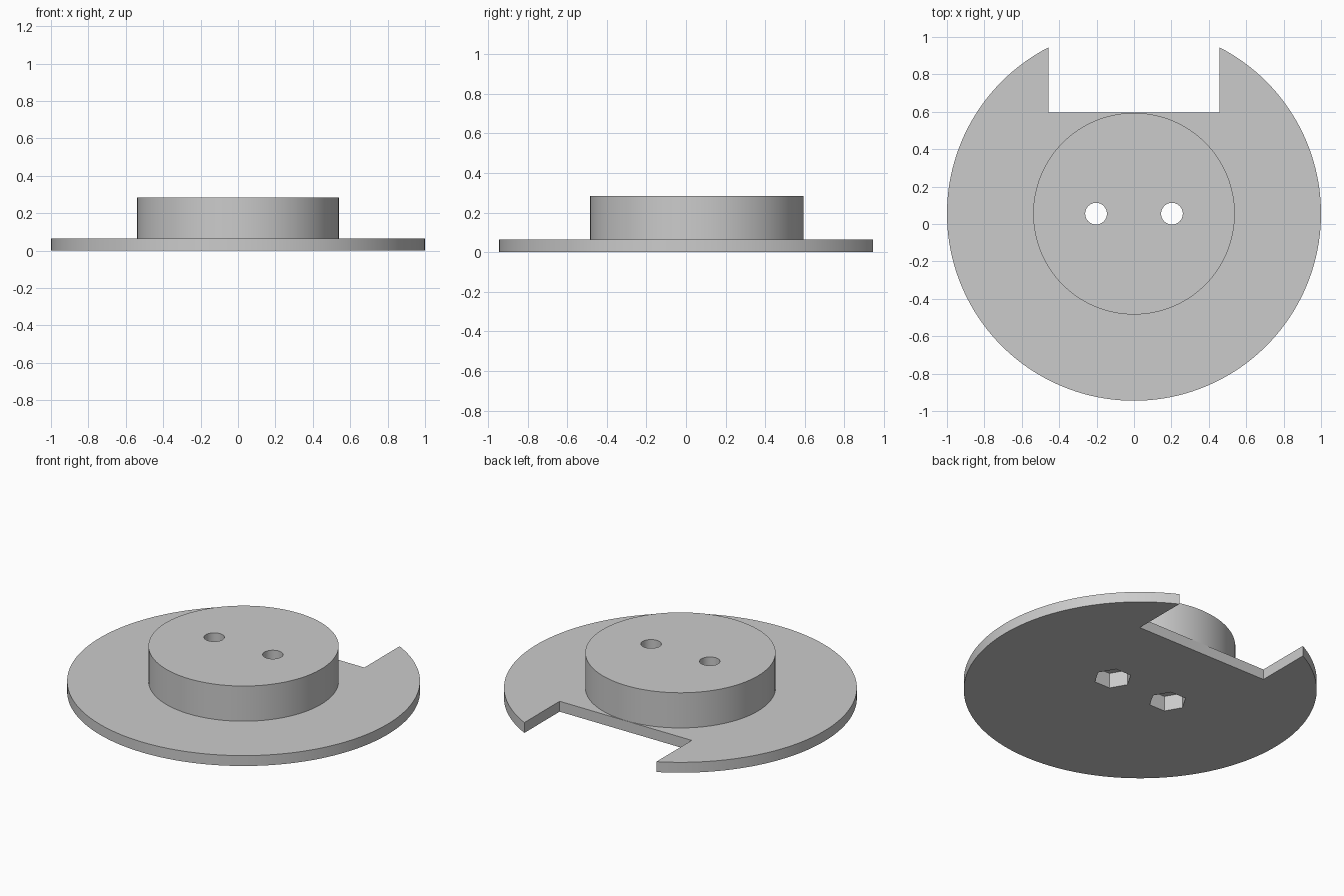
import bpy, bmesh, math

cube = bpy.data.objects.get("Cube")
if cube:
    bpy.data.objects.remove(cube, do_unlink=True)

CENTRE_Y = 0.055
PLATE_TOP, BOSS_TOP = 0.065, 0.285
PLATE_R, BOSS_R = 1.0, 0.539
HOLE_X = 0.203

grey = bpy.data.materials.new("light_grey")
grey.use_nodes = True
colour = (0.6, 0.6, 0.6, 1)
grey.diffuse_color = colour
grey.node_tree.nodes["Principled BSDF"].inputs["Base Color"].default_value = colour


def add_object(name, bm):
    bmesh.ops.recalc_face_normals(bm, faces=bm.faces)
    mesh = bpy.data.meshes.new(name)
    bm.to_mesh(mesh)
    bm.free()
    obj = bpy.data.objects.new(name, mesh)
    bpy.context.collection.objects.link(obj)
    mesh.materials.append(grey)
    return obj


def prism(name, radius, sides, x, y, z0, z1):
    """Vertical prism with one corner pointing along +x."""
    bm = bmesh.new()
    ring = [bm.verts.new((x + radius * math.cos(math.tau * i / sides),
                          y + radius * math.sin(math.tau * i / sides), z0))
            for i in range(sides)]
    base = bm.faces.new(ring)
    top = bmesh.ops.extrude_face_region(bm, geom=[base])["geom"]
    bmesh.ops.translate(bm, vec=(0, 0, z1 - z0),
                        verts=[v for v in top if isinstance(v, bmesh.types.BMVert)])
    return add_object(name, bm)


def box(name, x0, x1, y0, y1, z0, z1):
    bm = bmesh.new()
    bmesh.ops.create_cube(bm, size=1)
    bmesh.ops.scale(bm, vec=(x1 - x0, y1 - y0, z1 - z0), verts=bm.verts)
    bmesh.ops.translate(bm, vec=((x0 + x1) / 2, (y0 + y1) / 2, (z0 + z1) / 2),
                        verts=bm.verts)
    return add_object(name, bm)


def combine(target, tool, operation):
    tool.hide_render = True
    bpy.context.view_layer.objects.active = target
    mod = target.modifiers.new(operation.lower(), 'BOOLEAN')
    mod.operation, mod.solver, mod.object = operation, 'EXACT', tool
    bpy.ops.object.modifier_apply(modifier=mod.name)
    bpy.data.objects.remove(tool, do_unlink=True)


# Flanged disc: wide thin plate with a raised round boss
body = prism("flanged_disc", PLATE_R, 160, 0, CENTRE_Y, 0, PLATE_TOP)
boss = prism("boss", BOSS_R, 128, 0, CENTRE_Y, PLATE_TOP / 2, BOSS_TOP)
combine(body, boss, 'UNION')

# Rectangular notch in the back rim, just touching the boss
notch = box("notch_cutter", -0.457, 0.457, 0.596, 1.3, -0.2, 0.5)
combine(body, notch, 'DIFFERENCE')

# Two bolt holes with hexagonal nut pockets underneath
for side in (-1, 1):
    x = side * HOLE_X
    combine(body, prism("hole_cutter", 0.058, 48, x, CENTRE_Y, -0.2, 0.5), 'DIFFERENCE')
    combine(body, prism("pocket_cutter", 0.108, 6, x, CENTRE_Y, -0.2, 0.095), 'DIFFERENCE')

# Smooth round walls, sharp rims
bpy.ops.object.select_all(action='DESELECT')
body.select_set(True)
bpy.context.view_layer.objects.active = body
bpy.ops.object.shade_smooth_by_angle(angle=math.radians(30))
